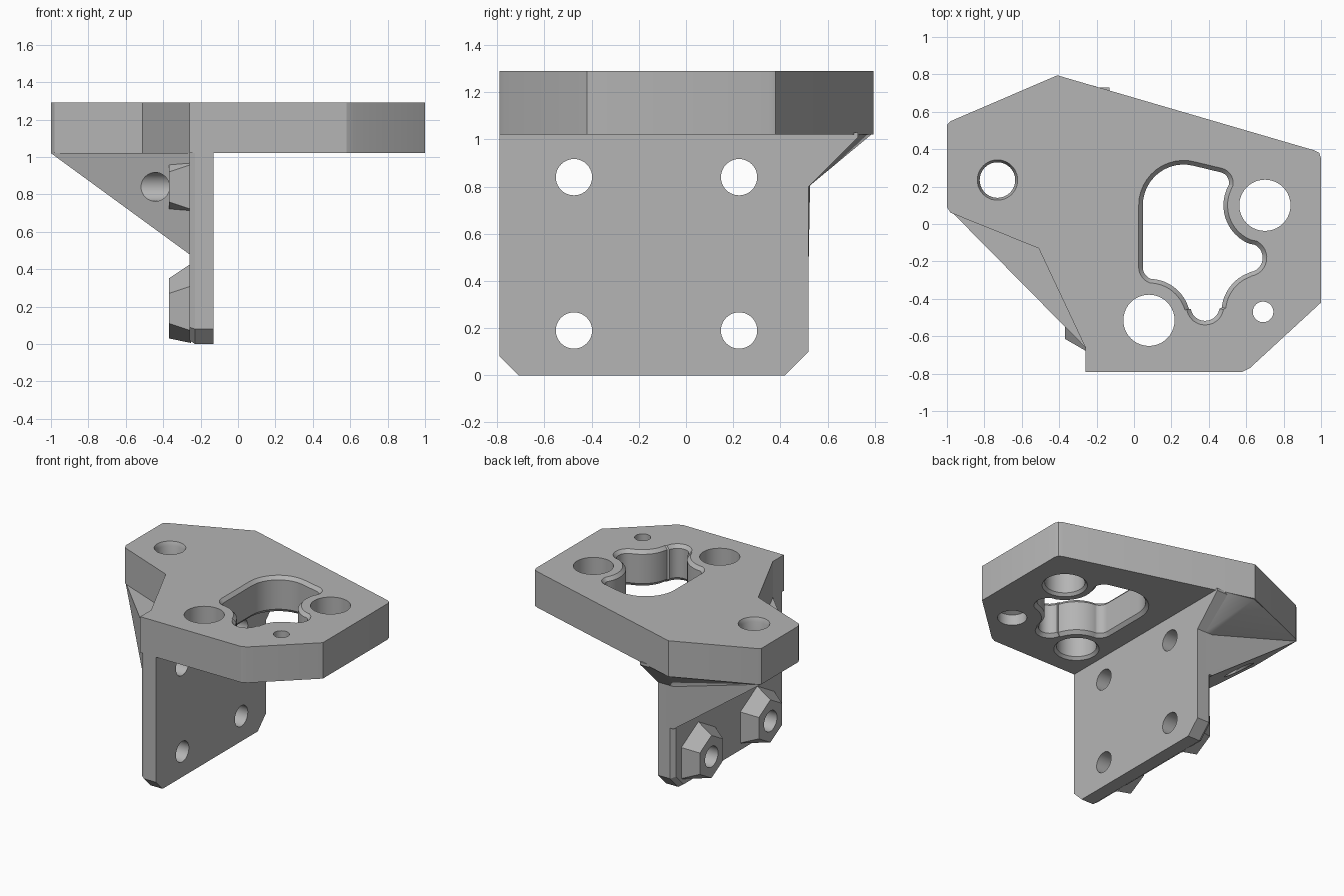
import bpy, bmesh
from math import sin, cos, radians

cube = bpy.data.objects.get("Cube")
if cube:
    bpy.data.objects.remove(cube, do_unlink=True)

grey = bpy.data.materials.new("light grey")
grey.use_nodes = True
grey.diffuse_color = (0.46, 0.46, 0.46, 1)
grey.node_tree.nodes["Principled BSDF"].inputs["Base Color"].default_value = grey.diffuse_color

TOP, UNDER = 1.29, 1.02          # mounting plate heights
OUT, IN, BOSS = -0.13, -0.26, -0.37   # wall faces and boss tips along x


def finish(name, bm):
    bmesh.ops.recalc_face_normals(bm, faces=bm.faces)
    mesh = bpy.data.meshes.new(name)
    bm.to_mesh(mesh)
    bm.free()
    mesh.materials.append(grey)
    ob = bpy.data.objects.new(name, mesh)
    bpy.context.collection.objects.link(ob)
    return ob


def loft(name, rings):
    """Skin equal-length rings of points and cap both ends."""
    bm = bmesh.new()
    loops = [[bm.verts.new(p) for p in ring] for ring in rings]
    n = len(loops[0])
    for a, b in zip(loops, loops[1:]):
        for i in range(n):
            j = (i + 1) % n
            bm.faces.new((a[i], a[j], b[j], b[i]))
    bm.faces.new(loops[0])
    bm.faces.new(loops[-1])
    return finish(name, bm)


def hull(name, points):
    bm = bmesh.new()
    for p in points:
        bm.verts.new(p)
    res = bmesh.ops.convex_hull(bm, input=bm.verts)
    junk = [v for v in res["geom_interior"] + res["geom_unused"]
            if isinstance(v, bmesh.types.BMVert)]
    bmesh.ops.delete(bm, geom=list(set(junk)), context='VERTS')
    return finish(name, bm)


def circle(y, z, r, n=40):
    return [(y + r * cos(radians(i * 360 / n)), z + r * sin(radians(i * 360 / n)))
            for i in range(n)]


def wavy(offset):
    """Chain of arcs (x, y, radius, start, end); clockwise arcs bulge outward."""
    arcs = [(0.265, 0.10, 0.24, 180, 75), (0.45, 0.22, 0.08, 75, -10),
            (0.70, 0.10, 0.20, 150, 248), (0.61, -0.18, 0.10, 62, -80),
            (0.69, -0.47, 0.20, 110, 174), (0.38, -0.44, 0.10, -10, -170),
            (0.08, -0.515, 0.20, 16, 85), (0.115, -0.23, 0.09, 250, 180)]
    pts = []
    for x, y, r, a, b in arcs:
        rad = r - offset if b < a else r + offset
        for i in range(13):
            t = radians(a + (b - a) * i / 12)
            pts.append((x + rad * cos(t), y + rad * sin(t)))
    return pts


def at_z(pts, z):
    return [(x, y, z) for x, y in pts]


def at_x(pts, x):
    return [(x, y, z) for y, z in pts]


def drill(ob, cutters):
    bpy.context.view_layer.objects.active = ob
    for c in cutters:
        mod = ob.modifiers.new("hole", 'BOOLEAN')
        mod.operation, mod.solver, mod.object = 'DIFFERENCE', 'EXACT', c
        bpy.ops.object.modifier_apply(modifier=mod.name)


# Horizontal mounting plate
outline = [(-0.41, 0.795), (0.96, 0.395), (0.99, 0.38), (1, 0.35), (1, -0.42), (0.62, -0.77),
           (0.58, -0.79), (IN, -0.79), (IN, -0.66), (-0.51, -0.13), (-0.98, 0.06),
           (-1, 0.09), (-1, 0.53), (-0.98, 0.55)]
plate = loft("mounting_plate", [at_z(outline, UNDER), at_z(outline, TOP)])

# Vertical wall with cut corners, a rear brace and a chamfered inner face
profile = [(-0.79, 0.08), (-0.71, 0), (0.42, 0), (0.52, 0.10), (0.52, 0.80), (0.73, 1.01),
           (0.73, 1.03), (-0.79, 1.03)]
inner = [(-0.77, 0.09), (-0.70, 0.02), (0.40, 0.02), (0.49, 0.11), (0.49, 0.80),
         (0.71, 1.01), (0.71, 1.03), (-0.77, 1.03)]
wall = loft("wall", [at_x(profile, OUT), at_x(profile, -0.23), at_x(inner, IN)])

# Sloping gusset under the plate and its 45 degree rear wedge
left_edge = [(-1, 0.09, UNDER), (-1, 0.53, UNDER)]
gusset = hull("gusset", left_edge + [
    (-0.51, -0.13, UNDER), (IN, -0.66, UNDER), (IN, -0.66, 0.48), (IN, 0.52, 0.48),
    (-0.2, 0.52, 0.48), (-0.2, -0.66, 0.48), (-0.2, 0.52, UNDER), (-0.2, -0.66, UNDER)])
wedge = hull("rear_wedge", left_edge[1:] + [
    (-0.2, 0.52, 0.80), (IN, 0.52, 0.80), (-0.2, 0.735, UNDER), (-0.41, 0.785, UNDER),
    (-0.98, 0.55, UNDER), (-0.2, 0.3, UNDER), (IN, 0.3, 0.80)])

# Tapered hexagonal bosses around the wall holes
holes = [(y, z) for y in (-0.475, 0.225) for z in (0.19, 0.84)]


def hexagon(y, z, r):
    return [(y + r * sin(radians(60 * i)), max(0.005, z + r * cos(radians(60 * i))))
            for i in range(6)]


bosses = [loft("hex_boss", [at_x(hexagon(y, z, 0.24), -0.25), at_x(hexagon(y, z, 0.16), BOSS)])
          for y, z in holes]

# Cutters: wall bores, stepped plate holes and the wavy window
bores = [loft("bore", [at_x(circle(y, z, 0.077), 0), at_x(circle(y, z, 0.077), -1.2)])
         for y, z in holes]


def stepped(x, y, steps):
    return loft("plate_hole", [at_z(circle(x, y, r), z) for z, r in steps])


big = [(1.0, 0.155), (UNDER, 0.155), (1.04, 0.137), (1.4, 0.137)]
pin = stepped(-0.73, 0.235, [(0.5, 0.095), (1.26, 0.095), (TOP, 0.108), (1.4, 0.108)])
window = loft("window", [at_z(wavy(o), z) for z, o in
                         ((0.99, 0), (UNDER, 0), (1.045, 0.022), (1.265, 0.022),
                          (TOP, 0), (1.4, 0))])
plate_cuts = [pin, window, stepped(0.70, 0.10, big), stepped(0.08, -0.515, big),
              stepped(0.69, -0.47, [(0.99, 0.10), (1.1, 0.10), (1.12, 0.055), (1.4, 0.055)])]

drill(plate, plate_cuts)
drill(wall, bores)
drill(gusset, bores + [pin])
drill(wedge, bores + [pin])
for boss, bore in zip(bosses, bores):
    drill(boss, [bore])
for c in plate_cuts + bores:
    bpy.data.objects.remove(c, do_unlink=True)

# Smooth the round walls, keep the machined edges sharp
for ob in [plate, wall, gusset, wedge] + bosses:
    bpy.ops.object.select_all(action='DESELECT')
    ob.select_set(True)
    bpy.context.view_layer.objects.active = ob
    bpy.ops.object.shade_smooth_by_angle(angle=radians(25))
